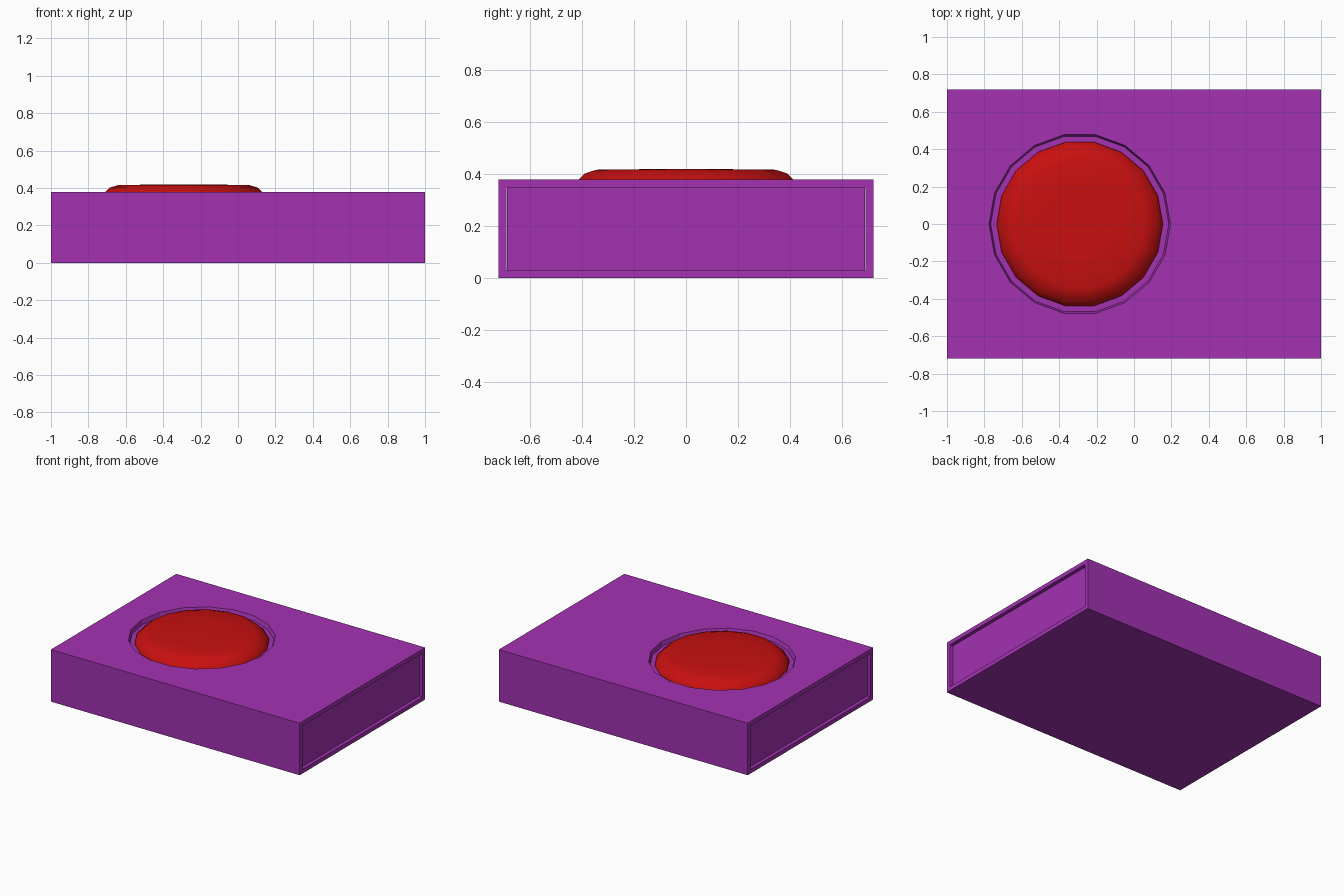
import bpy, bmesh, math

if "Cube" in bpy.data.objects:
    bpy.data.objects.remove(bpy.data.objects["Cube"])

L, W, H, T = 2.0, 1.44, 0.378, 0.03   # outer size and wall thickness
CX, SIDES = -0.29, 18                 # round window centre and side count


def material(name, color):
    m = bpy.data.materials.new(name)
    m.diffuse_color = color
    m.use_nodes = True
    m.node_tree.nodes["Principled BSDF"].inputs["Base Color"].default_value = m.diffuse_color
    return m


def box(name, size, z, mat=None):
    bpy.ops.mesh.primitive_cube_add(size=1, location=(0, 0, z))
    ob = bpy.context.object
    ob.name = name
    ob.scale = size
    bpy.ops.object.transform_apply(location=True, rotation=False, scale=True)
    if mat:
        ob.data.materials.append(mat)
    return ob


def lathe(name, profile, mat=None):
    """Closed solid from (radius, z) rings, listed bottom to top."""
    bm = bmesh.new()
    rings = [[bm.verts.new((CX + r * math.cos(2 * math.pi * i / SIDES),
                            r * math.sin(2 * math.pi * i / SIDES), z))
              for i in range(SIDES)] for r, z in profile]
    for a, b in zip(rings, rings[1:]):
        for i in range(SIDES):
            j = (i + 1) % SIDES
            bm.faces.new((a[i], a[j], b[j], b[i]))
    bm.faces.new(rings[0][::-1])
    bm.faces.new(rings[-1])
    me = bpy.data.meshes.new(name)
    bm.to_mesh(me)
    bm.free()
    ob = bpy.data.objects.new(name, me)
    bpy.context.collection.objects.link(ob)
    if mat:
        me.materials.append(mat)
    return ob


def cut(target, cutter):
    mod = target.modifiers.new("cut", 'BOOLEAN')
    mod.operation = 'DIFFERENCE'
    mod.solver = 'EXACT'
    mod.object = cutter
    bpy.context.view_layer.objects.active = target
    bpy.ops.object.modifier_apply(modifier=mod.name)
    bpy.data.objects.remove(cutter)


purple = material("purple", (0.366, 0.032, 0.445, 1))
red = material("red", (0.58, 0.005, 0.005, 1))

# Outer sleeve: open at both ends, round window in the top
sleeve = box("sleeve", (L, W, H), H / 2, purple)
cut(sleeve, box("tunnel_cutter", (L + 1, W - 2 * T, H - 2 * T), H / 2))
cut(sleeve, lathe("window_cutter", [(0.467, H - 2 * T), (0.485, H), (0.503, H + T)]))

# Inner block, set back slightly from the sleeve ends
box("inner_block", (L - 0.05, W - 2 * T - 0.002, H - 2 * T - 0.002), H / 2, purple)

# Domed button showing through the window
button = lathe("button", [(0.445, H - T - 0.005), (0.443, H - 0.02), (0.42, H),
                          (0.395, 0.402), (0.35, 0.416), (0.18, 0.418), (0.02, 0.418)], red)
bpy.ops.object.select_all(action='DESELECT')
button.select_set(True)
bpy.context.view_layer.objects.active = button
bpy.ops.object.shade_smooth_by_angle(angle=math.radians(50))
